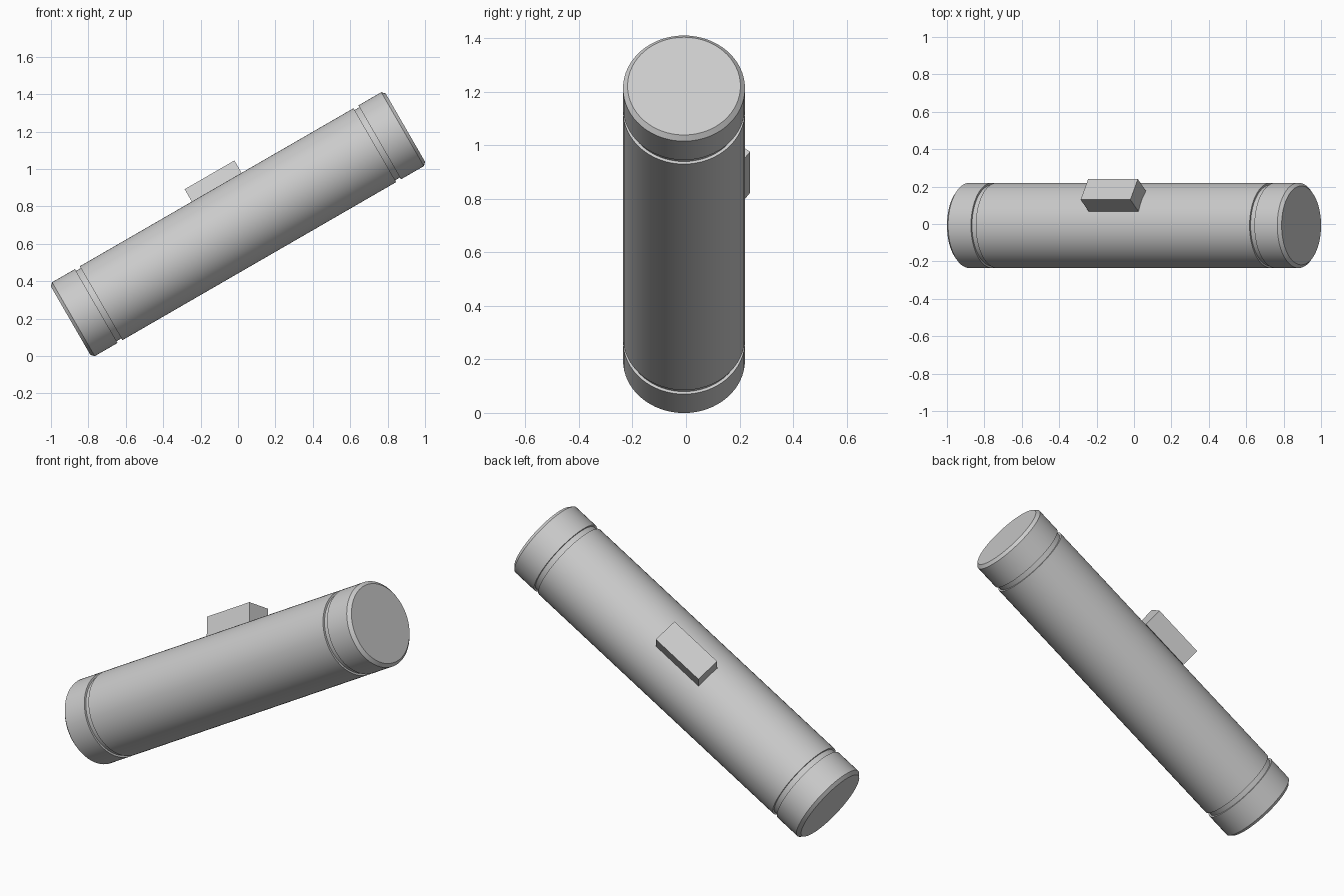
import bpy
import bmesh
from math import radians
from mathutils import Matrix, Vector

if "Cube" in bpy.data.objects:
    bpy.data.objects.remove(bpy.data.objects["Cube"], do_unlink=True)

RADIUS = 0.228
HALF = 1.033          # half length along the axis
CHAMFER = 0.017
GROOVE_IN, GROOVE_OUT, GROOVE_DEPTH = 0.845, 0.875, 0.011

# Cylinder axis leans up towards +x
PLACE = Matrix.Translation((0, -0.0075, 0.705)) @ Matrix.Rotation(radians(60), 4, 'Y')

grey = bpy.data.materials.new("light_grey")
grey.use_nodes = True
grey.diffuse_color = (0.6, 0.6, 0.6, 1)
grey.node_tree.nodes["Principled BSDF"].inputs["Base Color"].default_value = (0.6, 0.6, 0.6, 1)


def add_object(name, bm):
    bmesh.ops.recalc_face_normals(bm, faces=bm.faces)
    bm.transform(PLACE)
    mesh = bpy.data.meshes.new(name)
    bm.to_mesh(mesh)
    bm.free()
    mesh.materials.append(grey)
    obj = bpy.data.objects.new(name, mesh)
    bpy.context.collection.objects.link(obj)
    return obj


def lathe(name, profile, segments=64):
    """Revolve (radius, height) points about z and close both ends."""
    bm = bmesh.new()
    rings = []
    for r, h in profile:
        rings.append([bm.verts.new(Matrix.Rotation(radians(360 * i / segments), 3, 'Z') @ Vector((r, 0, h)))
                      for i in range(segments)])
    for a, b in zip(rings, rings[1:]):
        for i in range(segments):
            j = (i + 1) % segments
            bm.faces.new((a[i], a[j], b[j], b[i]))
    bm.faces.new(rings[0])
    bm.faces.new(rings[-1])
    obj = add_object(name, bm)
    bpy.ops.object.select_all(action='DESELECT')
    obj.select_set(True)
    bpy.context.view_layer.objects.active = obj
    bpy.ops.object.shade_smooth_by_angle(angle=radians(30))


# Tube with a grooved, chamfered cap section at each end
upper = [(RADIUS, GROOVE_IN),
         (RADIUS - GROOVE_DEPTH, GROOVE_IN),
         (RADIUS - GROOVE_DEPTH, GROOVE_OUT),
         (RADIUS, GROOVE_OUT),
         (RADIUS, HALF - CHAMFER),
         (RADIUS - CHAMFER, HALF)]
lathe("tube_body", [(r, -h) for r, h in reversed(upper)] + upper)

# Small block seated on the upper back of the tube
INNER, OUTER, WIDTH, LENGTH = 0.221, 0.327, 0.136, 0.307
bm = bmesh.new()
bmesh.ops.create_cube(bm, size=1)
bm.transform(Matrix.Rotation(radians(144), 4, 'Z')
             @ Matrix.Translation(((INNER + OUTER) / 2, 0, 0))
             @ Matrix.Diagonal((OUTER - INNER, WIDTH, LENGTH, 1)))
add_object("side_block", bm)
